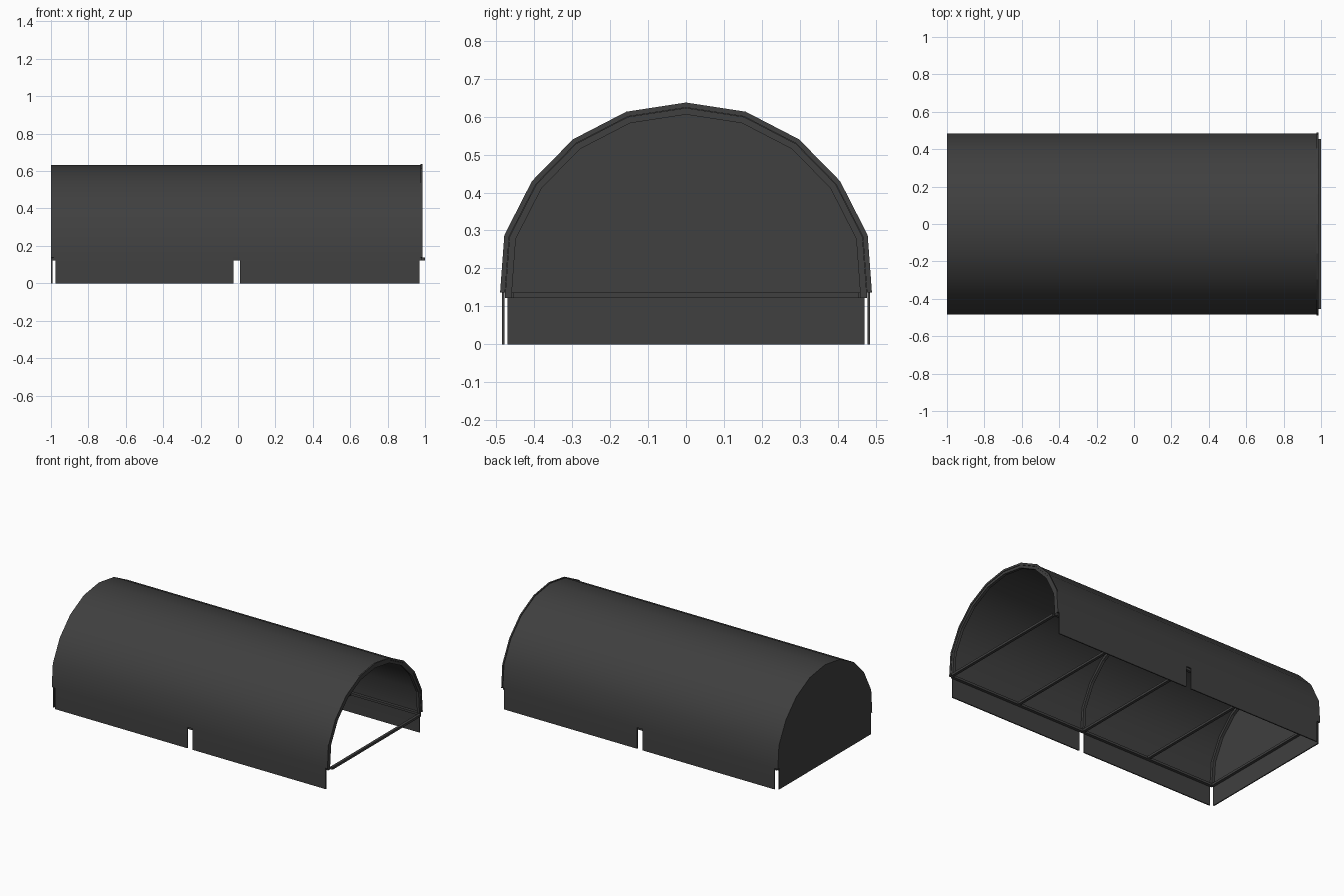
import bpy, bmesh
from math import radians

cube = bpy.data.objects.get("Cube")
if cube:
    bpy.data.objects.remove(cube)


def material(name, grey):
    m = bpy.data.materials.new(name)
    m.use_nodes = True
    colour = (grey, grey, grey, 1)
    m.diffuse_color = colour
    m.node_tree.nodes["Principled BSDF"].inputs["Base Color"].default_value = colour
    return m


FABRIC = material("dark grey", 0.05)

# Half of the cover's cross-section (y, z), eave to ridge
EAVE = 0.137
HALF = [(0.485, EAVE), (0.474, 0.286), (0.402, 0.427), (0.295, 0.536), (0.156, 0.608)]
ARCH = [(-y, z) for y, z in HALF] + [(0, 0.632)] + HALF[::-1]


def inset(d):
    """Arch profile moved inwards by about d, keeping the eave height."""
    s = 1 - d / 0.485
    return [(y * s, EAVE + (z - EAVE) * s) for y, z in ARCH]


def finish(name, bm, smooth=False, thickness=0):
    mesh = bpy.data.meshes.new(name)
    bm.to_mesh(mesh)
    bm.free()
    mesh.materials.append(FABRIC)
    ob = bpy.data.objects.new(name, mesh)
    bpy.context.collection.objects.link(ob)
    bpy.ops.object.select_all(action='DESELECT')
    bpy.context.view_layer.objects.active = ob
    ob.select_set(True)
    if thickness:
        mod = ob.modifiers.new("thickness", 'SOLIDIFY')
        mod.thickness = thickness
        mod.offset = -1
        bpy.ops.object.modifier_apply(modifier=mod.name)
    if smooth:
        bpy.ops.object.shade_smooth_by_angle(angle=radians(35))
    return ob


def box(name, x, y, z):
    """Box spanning three (low, high) ranges."""
    bm = bmesh.new()
    bmesh.ops.create_cube(bm, size=1)
    for v in bm.verts:
        v.co = [lo if c < 0 else hi for c, (lo, hi) in zip(v.co, (x, y, z))]
    return finish(name, bm)


def prism(name, outline, x0, x1):
    """Solid with a (y, z) outline between two x positions."""
    bm = bmesh.new()
    face = bm.faces.new([bm.verts.new((x0, y, z)) for y, z in outline])
    new = bmesh.ops.extrude_face_region(bm, geom=[face])["geom"]
    verts = [g for g in new if isinstance(g, bmesh.types.BMVert)]
    bmesh.ops.translate(bm, verts=verts, vec=(x1 - x0, 0, 0))
    bmesh.ops.recalc_face_normals(bm, faces=bm.faces)
    return finish(name, bm)


# Vaulted cover with hanging side flaps, slotted at the ends and the middle
stations = [-1, -0.975, -0.025, 0.012, 0.97, 0.983]
profile = [(-0.485, 0)] + ARCH + [(0.485, 0)]
bm = bmesh.new()
grid = [[bm.verts.new((x, y, z)) for y, z in profile] for x in stations]
last = len(profile) - 2
for i, (a, b) in enumerate(zip(grid, grid[1:])):
    for j in range(last + 1):
        if j in (0, last) and i % 2 == 0:
            continue
        bm.faces.new((a[j], b[j], b[j + 1], a[j + 1]))
bmesh.ops.delete(bm, geom=[v for v in bm.verts if not v.link_faces], context='VERTS')
finish("cover", bm, smooth=True, thickness=0.007)

# Closed end wall with its own flap
prism("end_wall", inset(0.002), -1, -0.993)
box("end_flap", (-1, -0.993), (-0.47, 0.47), (0, EAVE))

# Raised hem around the open end
prism("open_end_hem", inset(-0.005) + inset(0.008)[::-1], 0.977, 0.986)

# Arched ribs under the cover
for name, x in (("open_end_rib", 0.975), ("middle_rib", -0.006), ("closed_end_rib", -0.983)):
    prism(name, inset(0.009) + inset(0.026)[::-1], x - 0.009, x + 0.009)

# Frame at eave height: cross bars and side rails
BAR = (0.122, EAVE)
for i, x in enumerate((-0.983, -0.495, -0.006, 0.483, 0.99)):
    end = 0.455 if x > 0.9 else 0.47
    box(f"cross_bar_{i + 1}", (x - 0.009, x + 0.009), (-end, end), BAR)
for name, side in (("left", 1), ("right", -1)):
    ys = sorted((side * 0.458, side * 0.477))
    box(f"{'back' if side > 0 else 'front'}_side_rail", (-0.985, 0.983), ys, BAR)
